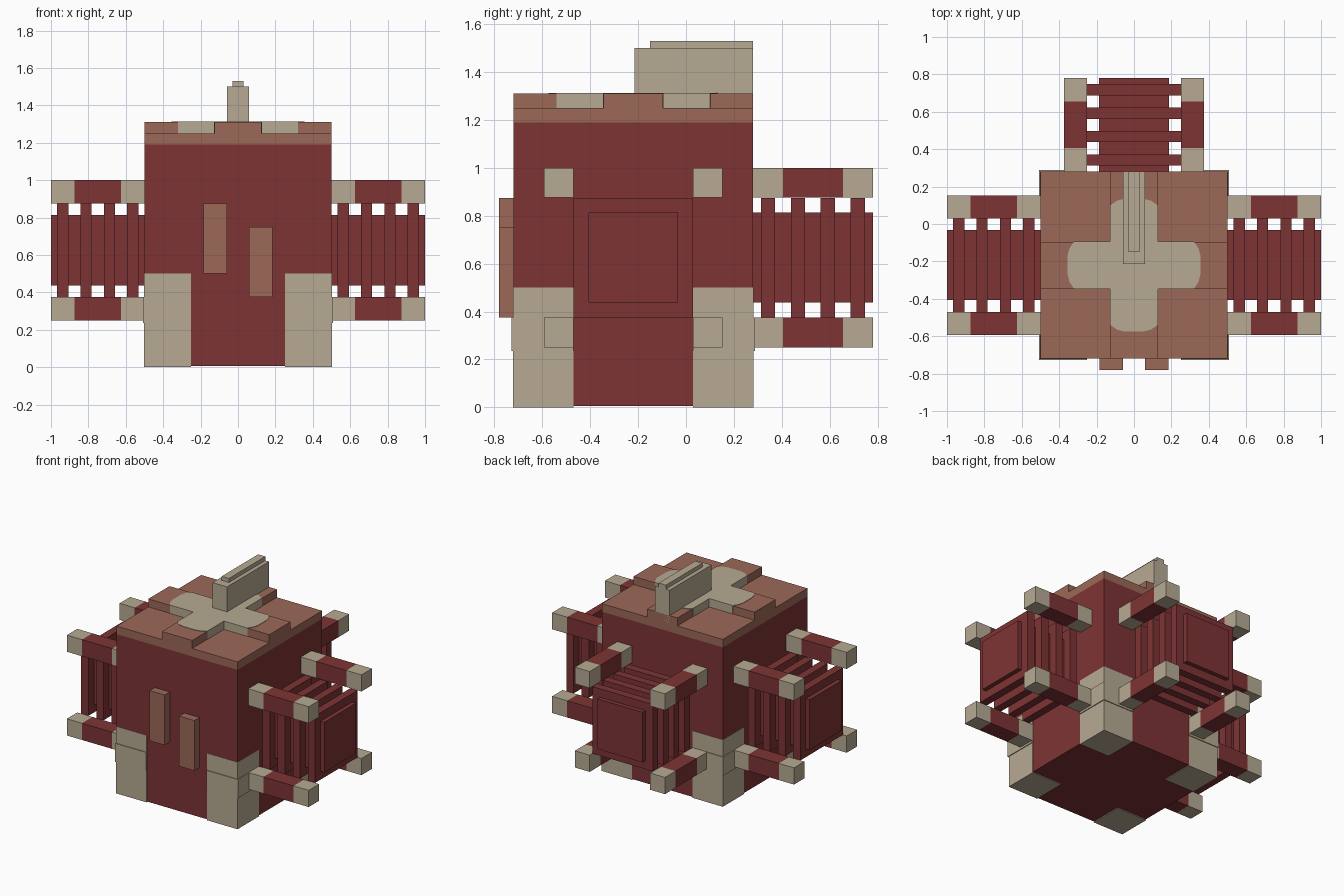
import bpy, bmesh

if "Cube" in bpy.data.objects:
    bpy.data.objects.remove(bpy.data.objects["Cube"])

CY = -0.22          # centre of the body in y
BZ = 0.625          # height of the bellows centre


def material(name, rgb):
    m = bpy.data.materials.new(name)
    m.diffuse_color = (*rgb, 1)
    m.use_nodes = True
    m.node_tree.nodes["Principled BSDF"].inputs["Base Color"].default_value = m.diffuse_color
    return m


RED = material("dark red", (0.209, 0.034, 0.035))
TAN = material("tan stone", (0.474, 0.402, 0.292))
BROWN = material("clay brown", (0.332, 0.138, 0.098))


def finish(name, bm, mat):
    bmesh.ops.recalc_face_normals(bm, faces=bm.faces)
    me = bpy.data.meshes.new(name)
    bm.to_mesh(me)
    bm.free()
    me.materials.append(mat)
    ob = bpy.data.objects.new(name, me)
    bpy.context.collection.objects.link(ob)
    return ob


def box(name, x, y, z, mat):
    bm = bmesh.new()
    bmesh.ops.create_cube(bm, size=1)
    for v in bm.verts:
        v.co = [r[0] if c < 0 else r[1] for c, r in zip(v.co, (x, y, z))]
    return finish(name, bm, mat)


def prism(name, pts, z0, z1, mat):
    bm = bmesh.new()
    face = bm.faces.new([bm.verts.new((x, y, z0)) for x, y in pts])
    ext = bmesh.ops.extrude_face_region(bm, geom=[face])
    for v in ext["geom"]:
        if isinstance(v, bmesh.types.BMVert):
            v.co.z = z1
    return finish(name, bm, mat)


def cross(arm):
    """Plus-shaped outline: one arm as (distance, offset) points, turned four times."""
    pts = []
    for c, s in ((1, 0), (0, 1), (-1, 0), (0, -1)):
        pts += [(d * c - o * s, CY + d * s + o * c) for d, o in arm]
    return pts


# Main body and roof slab
box("body", (-0.5, 0.5), (-0.72, 0.28), (0.006, 1.19), RED)
box("roof_slab", (-0.5, 0.5), (-0.72, 0.28), (1.19, 1.25), BROWN)

# Raised roof cross with a tan centre laid over it
w = 0.125
prism("roof_cross", cross([(w, -w), (0.5, -w), (0.5, w)]), 1.25, 1.31, BROWN)
t = w + 0.002
prism("roof_cross_centre",
      cross([(t, -t), (0.32, -t), (0.345, -0.09), (0.355, -0.05),
             (0.355, 0.05), (0.345, 0.09), (0.32, t)]), 1.25, 1.313, TAN)

# Roof fin
box("roof_fin", (-0.06, 0.06), (-0.215, 0.28), (1.25, 1.5), TAN)
box("roof_fin_ridge", (-0.03, 0.03), (-0.15, 0.28), (1.5, 1.53), TAN)

# Corner feet, each with a thin band around it
for sx in (-1, 1):
    for sy in (-1, 1):
        def span(s, c, a, b):
            return sorted((c + s * a, c + s * b))
        box("foot", span(sx, 0, 0.25, 0.502), span(sy, CY, 0.25, 0.502), (0, 0.5), TAN)
        box("foot_band", span(sx, 0, 0.25, 0.508), span(sy, CY, 0.25, 0.508),
            (0.235, 0.375), TAN)

# Front panels
box("front_panel_left", (-0.185, -0.06), (-0.78, -0.72), (0.5, 0.875), BROWN)
box("front_panel_right", (0.06, 0.185), (-0.78, -0.72), (0.375, 0.75), BROWN)


def bellows(side, place):
    """Ribbed block with four posts; place(out range, across range) gives x and y ranges."""
    def part(name, out, across, z, mat):
        x, y = place(out, across)
        box(side + name, sorted(x), sorted(y), z, mat)

    part("bellows_core", (0, 0.5), (-0.1875, 0.1875), (BZ - 0.1875, BZ + 0.1875), RED)
    for i in range(4):
        a = 0.0325 + 0.125 * i
        part("bellows_rib", (a, a + 0.06), (-0.25, 0.25), (BZ - 0.25, BZ + 0.25), RED)
    for across in ((-0.373, -0.25), (0.25, 0.373)):
        for z in ((0.25, 0.375), (0.876, 1.0)):
            part("post_base", (0, 0.125), across, z, TAN)
            part("post_middle", (0.125, 0.375), across, z, RED)
            part("post_tip", (0.375, 0.5), across, z, TAN)


bellows("right_", lambda o, a: ([0.5 + v for v in o], [CY + v for v in a]))
bellows("left_", lambda o, a: ([-0.5 - v for v in o], [CY + v for v in a]))
bellows("back_", lambda o, a: (list(a), [0.28 + v for v in o]))
